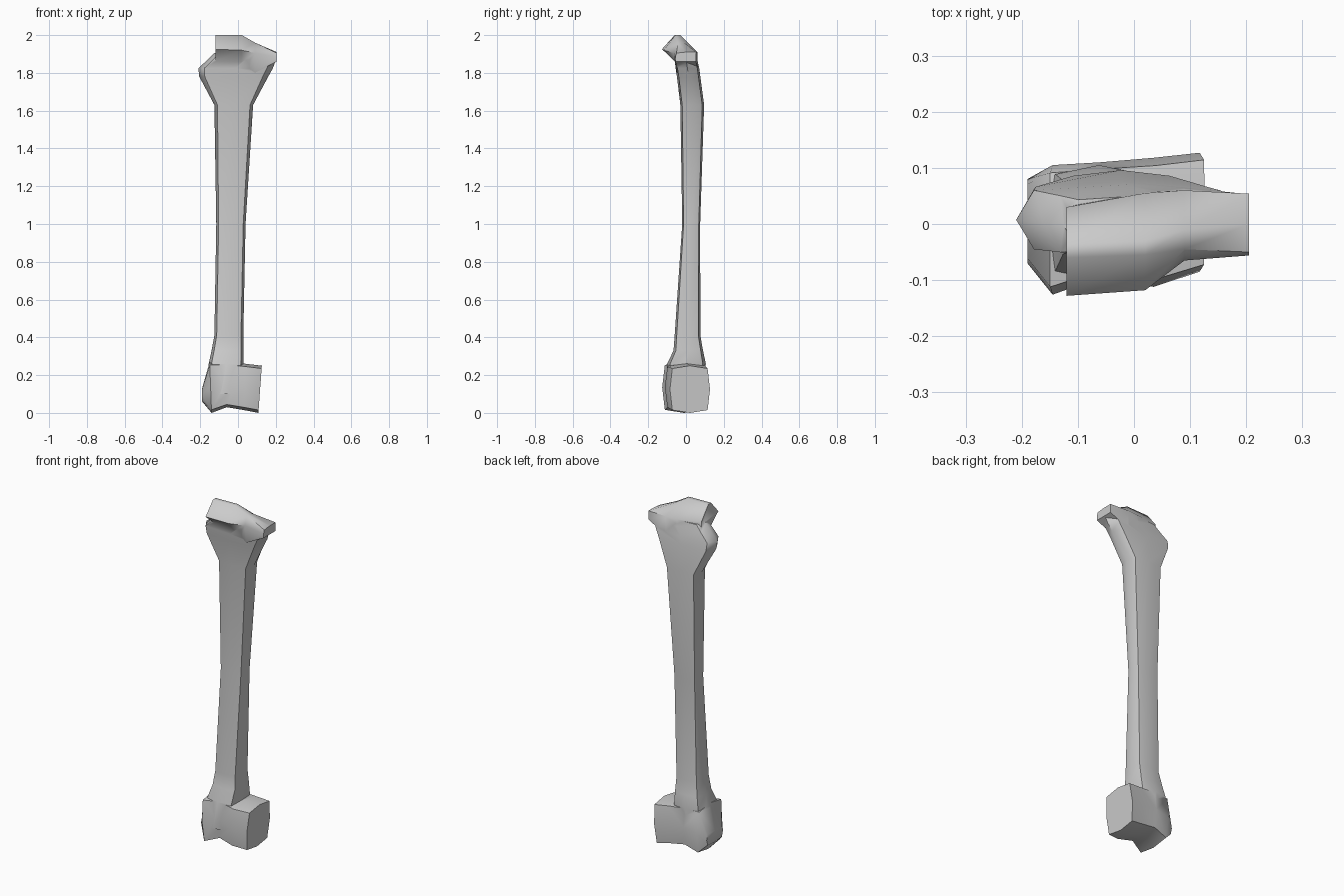
import bpy, bmesh, math

if "Cube" in bpy.data.objects:
    bpy.data.objects.remove(bpy.data.objects["Cube"])


def loft(name, rings):
    """Skin a closed mesh over a list of equal-length point rings."""
    bm = bmesh.new()
    loops = [[bm.verts.new(p) for p in ring] for ring in rings]
    n = len(loops[0])
    for a, b in zip(loops, loops[1:]):
        for i in range(n):
            j = (i + 1) % n
            bm.faces.new((a[i], a[j], b[j], b[i]))
    bm.faces.new(loops[0][::-1])
    bm.faces.new(loops[-1])
    bmesh.ops.recalc_face_normals(bm, faces=bm.faces[:])
    me = bpy.data.meshes.new(name)
    bm.to_mesh(me)
    bm.free()
    ob = bpy.data.objects.new(name, me)
    bpy.context.collection.objects.link(ob)
    return ob


def octagon(u0, u1, v0, v1, k=0.84):
    """Soft-cornered rectangle with eight points."""
    cu, cv, ru, rv = (u0 + u1) / 2, (v0 + v1) / 2, (u1 - u0) / 2, (v1 - v0) / 2
    unit = [(1, 0), (k, k), (0, 1), (-k, k), (-1, 0), (-k, -k), (0, -1), (k, -k)]
    return [(cu + ru * a, cv + rv * b) for a, b in unit]


# Shaft with flared upper end: z, x range, y range
shaft_rings = [
    (0.10, -0.180, 0.000, -0.105, 0.090),
    (0.26, -0.155, 0.030, -0.100, 0.105),
    (0.33, -0.140, 0.030, -0.066, 0.090),
    (0.41, -0.125, 0.028, -0.060, 0.076),
    (1.00, -0.115, 0.040, -0.020, 0.075),
    (1.63, -0.125, 0.080, -0.030, 0.096),
    (1.78, -0.205, 0.160, -0.048, 0.076),
    (1.825, -0.210, 0.185, -0.055, 0.070),
    (1.87, -0.160, 0.200, -0.060, 0.060),
    (1.905, -0.125, 0.195, -0.058, 0.052),
]
bone = loft("long_bone", [[(x, y, z) for x, y in octagon(x0, x1, y0, y1)]
                          for z, x0, x1, y0, y1 in shaft_rings])

# Upper joint head: side profiles (y, z) stationed along x
head_profiles = [
    (-0.12, [(-0.05, 1.86), (-0.128, 1.925), (-0.06, 2.0), (-0.035, 2.0), (0.03, 1.92), (0.03, 1.85)]),
    (0.02, [(-0.05, 1.85), (-0.118, 1.92), (-0.055, 2.0), (-0.03, 2.0), (0.055, 1.91), (0.06, 1.82)]),
    (0.09, [(-0.05, 1.80), (-0.065, 1.905), (-0.045, 1.96), (-0.01, 1.96), (0.06, 1.91), (0.065, 1.80)]),
    (0.205, [(-0.055, 1.86), (-0.056, 1.885), (-0.05, 1.905), (0.0, 1.91), (0.054, 1.91), (0.053, 1.86)]),
]
head = loft("upper_joint_head", [[(x, y, z) for y, z in pts] for x, pts in head_profiles])

# Lower joint spool: x at bottom and top, y range, z range
spool_rings = [
    (-0.190, -0.190, -0.070, 0.080, 0.06, 0.13),
    (-0.140, -0.150, -0.126, 0.105, 0.00, 0.27),
    (-0.060, -0.060, -0.095, 0.110, 0.03, 0.27),
    (0.030, 0.040, -0.112, 0.118, 0.015, 0.26),
    (0.108, 0.126, -0.085, 0.127, 0.00, 0.25),
]
spool = loft("lower_joint", [
    [(xb + (xt - xb) * (z - z0) / (z1 - z0), y, z) for y, z in octagon(y0, y1, z0, z1, 0.88)]
    for xb, xt, y0, y1, z0, z1 in spool_rings])

# Fuse the joints into the shaft
bpy.context.view_layer.objects.active = bone
for part in (head, spool):
    m = bone.modifiers.new("fuse", 'BOOLEAN')
    m.operation, m.solver, m.object = 'UNION', 'EXACT', part
    bpy.ops.object.modifier_apply(modifier=m.name)
    bpy.data.objects.remove(part)

bpy.ops.object.select_all(action='DESELECT')
bone.select_set(True)
bpy.ops.object.shade_smooth_by_angle(angle=math.radians(50))
